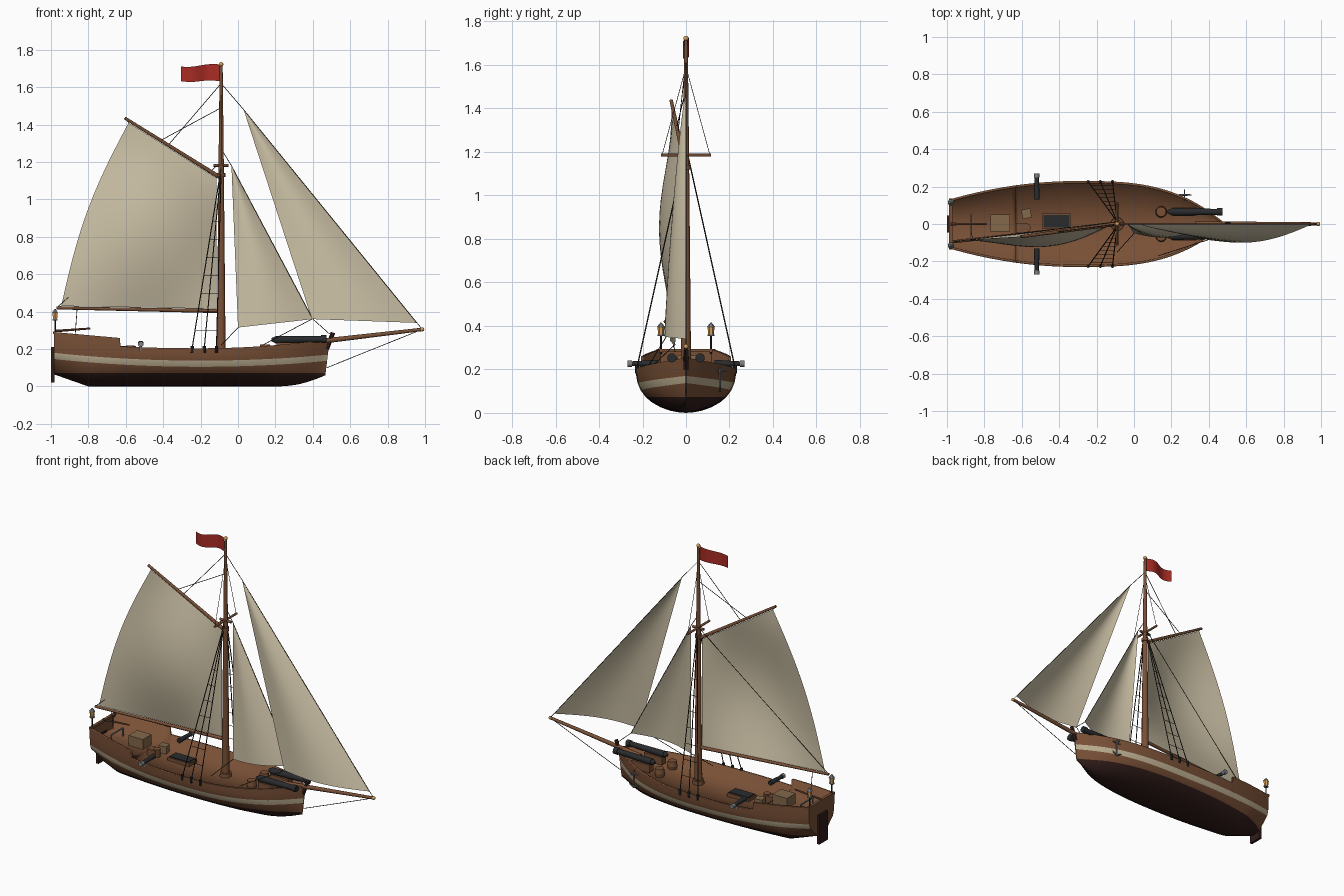
import bpy, bmesh
from math import sin, cos, pi, radians
from mathutils import Vector, Matrix

if "Cube" in bpy.data.objects:
    bpy.data.objects.remove(bpy.data.objects["Cube"])


def material(name, *rgb):
    m = bpy.data.materials.new(name)
    m.use_nodes = True
    m.diffuse_color = (*rgb, 1)
    m.node_tree.nodes["Principled BSDF"].inputs["Base Color"].default_value = (*rgb, 1)
    return m


WOOD = material("warm wood", .19, .08, .037)
BOTTOM = material("dark hull bottom", .03, .012, .01)
CREAM = material("cream stripe", .5, .42, .28)
CLOTH = material("sail cloth", .6, .53, .38)
BLACK = material("black iron", .022, .024, .027)
ROPE = material("tarred rope", .03, .022, .016)
RED = material("red flag", .4, .025, .018)
GOLD = material("lamp gold", .68, .35, .1)
GREY = material("grey metal", .2, .21, .22)
CRATE = material("crate wood", .23, .14, .07)


def finish(name, bm, mats, angle=40):
    me = bpy.data.meshes.new(name)
    bmesh.ops.recalc_face_normals(bm, faces=bm.faces)
    bm.to_mesh(me)
    bm.free()
    for m in mats:
        me.materials.append(m)
    me.shade_smooth()
    me.set_sharp_from_angle(angle=radians(angle))
    ob = bpy.data.objects.new(name, me)
    bpy.context.collection.objects.link(ob)
    return ob


def rods(name, mat, items, sides=12):
    """Tapered round bars, each (start, end, radius, end radius)."""
    bm = bmesh.new()
    for a, b, r1, r2 in items:
        a, b = Vector(a), Vector(b)
        turn = (b - a).to_track_quat('Z', 'Y').to_matrix().to_4x4()
        bmesh.ops.create_cone(bm, cap_ends=True, segments=sides, radius1=r1, radius2=r2,
                              depth=(b - a).length, matrix=Matrix.Translation((a + b) / 2) @ turn)
    return finish(name, bm, [mat])


def box(name, mat, centre, size, spin=0):
    bm = bmesh.new()
    bmesh.ops.create_cube(bm, size=1, matrix=Matrix.Translation(centre)
                          @ Matrix.Rotation(spin, 4, 'Z') @ Matrix.Diagonal((*size, 1)))
    return finish(name, bm, [mat])


def ball(name, mat, centre, r):
    bm = bmesh.new()
    bmesh.ops.create_uvsphere(bm, u_segments=12, v_segments=8, radius=r,
                              matrix=Matrix.Translation(centre))
    return finish(name, bm, [mat])


def sheet(name, mat, point, nu=16, nv=16):
    """Grid surface from a function of u and v."""
    bm = bmesh.new()
    rows = [[bm.verts.new(point(i / nu, j / nv)) for i in range(nu + 1)] for j in range(nv + 1)]
    for r, s in zip(rows, rows[1:]):
        for i in range(nu):
            bm.faces.new((r[i], r[i + 1], s[i + 1], s[i]))
    bmesh.ops.remove_doubles(bm, verts=bm.verts, dist=1e-5)
    return finish(name, bm, [mat], 80)


# Hull lines
STEP, STERN, BOW = -.63, -.985, .49


def beam(x):
    if x > -.3:
        return max(.003, .23 * (1 - ((x + .3) / .79) ** 3))
    return .23 - .1 * ((x + .3) / .69) ** 2


def sheer(x):
    return .2 + (.05 if x > -.2 else .025) * ((x + .2) / .69) ** 2


def rail(x):
    return .255 + .09 * (STEP - x) if x < STEP else sheer(x)


def keel(x):
    if x > .2:
        return .06 * ((x - .2) / .29) ** 2
    return .065 * max(0, (-.8 - x) / .185)


def deck_z(x):
    return .195 if x < STEP else sheer(x) - .04


def width(x, z):
    t = min(1, max(0, (z - keel(x)) / (sheer(x) - keel(x))))
    return beam(x) * (1 - (1 - t) ** 2.5) ** .55


def place(x, z, w):
    rake = max(0, x - .3) / .19 * .12 * (z - .25)
    return Vector((x + rake, w, z))


def levels(x):
    k, wl, s = keel(x), .073, .105 + .033 * ((x + .2) / .7) ** 2
    under = [k + f * (wl - k) for f in (0, .05, .15, .35, .65, 1)]
    return under + [s, s + .033, (s + .033 + rail(x)) / 2, rail(x)]


xs = [STERN + (BOW - STERN) * i / 40 for i in range(41)]
xs = sorted([x for x in xs if abs(x - STEP) > .01] + [STEP - .002, STEP + .002, BOW - .015])

# Outer hull, coloured by band, with transom
bm = bmesh.new()
ends = []
for side in (1, -1):
    grid = [[bm.verts.new(place(x, z, side * width(x, z))) for z in levels(x)] for x in xs]
    ends.append(grid[0])
    for a, b in zip(grid, grid[1:]):
        for j in range(len(a) - 1):
            bm.faces.new((a[j], b[j], b[j + 1], a[j + 1])).material_index = 1 if j < 5 else 2 if j == 6 else 0
left, right = ends
for j in range(len(left) - 1):
    bm.faces.new((left[j], left[j + 1], right[j + 1], right[j])).material_index = 1 if j < 5 else 0
bmesh.ops.remove_doubles(bm, verts=bm.verts, dist=1e-5)
finish("hull", bm, [WOOD, BOTTOM, CREAM])

# Rail top, inner bulwark and deck
bm = bmesh.new()
grid = []
for x in xs:
    top, d = rail(x), deck_z(x)
    w, wd = width(x, top), width(x, d)
    inner, foot = max(.001, w - .013), max(.001, wd - .013)
    half = [(top, w), (top + .004, w), (top + .004, inner), (d, foot), (d + .003, 0)]
    ring = half + [(z, -y) for z, y in half[-2::-1]]
    grid.append([bm.verts.new(place(x, z, y)) for z, y in ring])
for a, b in zip(grid, grid[1:]):
    for j in range(len(a) - 1):
        bm.faces.new((a[j], b[j], b[j + 1], a[j + 1]))
finish("deck", bm, [WOOD], 115)
box("stern_rail", WOOD, (STERN + .006, 0, .287), (.018, .27, .014))
box("rudder", BOTTOM, (-.99, 0, .115), (.018, .09, .19))
rods("stem_post", BOTTOM, [((.475, 0, .2), (.508, 0, .288), .012, .012)], 6)

# Mast and spars
MX = -.09
rods("mast", WOOD, [((MX, 0, .15), (MX, 0, 1.2), .024, .014), ((MX, 0, 1.2), (MX, 0, 1.72), .014, .008),
                    ((MX, 0, .16), (MX, 0, .19), .036, .034), ((MX, 0, 1.12), (MX, 0, 1.14), .022, .022)], 16)
ball("mast_cap", GOLD, (MX, 0, 1.722), .012)
peak, throat = Vector((-.605, -.068, 1.435)), Vector((-.1, 0, 1.12))
rods("gaff", WOOD, [(throat, peak, .011, .008)])
boom_end, boom_start = Vector((-.97, -.095, .42)), Vector((-.1, 0, .403))
rods("boom", WOOD, [(boom_start, boom_end, .011, .008)])
tip = Vector((.985, 0, .305))
rods("bowsprit", WOOD, [((.33, 0, .228), tip, .015, .009)])
ball("bowsprit_cap", GOLD, tip, .011)
rods("crosstree", WOOD, [((MX, -.115, 1.185), (MX, .115, 1.185), .007, .007),
                         ((-.13, 0, 1.182), (-.05, 0, 1.182), .008, .008)])


# Sails
def sail(name, tack, clew, head_front, head_back, belly, roach=0, loose=True):
    tack, clew, hf, hb = map(Vector, (tack, clew, head_front, head_back))

    def point(u, v):
        p = tack.lerp(clew, u).lerp(hf.lerp(hb, u), v)
        swell = sin(pi * u) * (cos(pi * v / 2) ** .7 if loose and v < 1 else sin(pi * v))
        bulge = roach * u * u * sin(pi * v)
        return p + Vector((-bulge, -belly * swell, bulge * .5))
    return sheet(name, CLOTH, point)


sail("mainsail", (-.115, 0, .415), (-.945, -.092, .43), (-.115, -.002, 1.115), (-.585, -.066, 1.41),
     .08, .04, False)
stay_head, stay_tack, stay_clew = (-.035, 0, 1.18), (.4, 0, .36), (0, -.05, .315)
sail("staysail", stay_tack, stay_clew, stay_head, stay_head, .045)
jib_head, jib_tack, jib_clew = (.03, 0, 1.48), (.955, 0, .34), (.395, -.085, .36)
sail("jib", jib_tack, jib_clew, jib_head, jib_head, .05)
sheet("flag", RED, lambda u, v: (MX - .01 - .205 * u, .014 * sin(2 * pi * u),
                                 1.632 + v * (.09 - .012 * u) + .004 * sin(2 * pi * u)), 16, 2)

# Shrouds, ladder lines and deadeyes
lines, blocks = [], []
for s in (1, -1):
    feet = [Vector((x, s * .226, .205)) for x in (-.245, -.18, -.115)]
    top = Vector((MX, s * .012, 1.17))
    for f in feet:
        lines.append((f, top, .003, .003))
        blocks.append((f - Vector((0, 0, .025)), f + Vector((0, 0, .012)), .009, .009))
    for i in range(1, 8):
        lines.append((feet[0].lerp(top, i / 10), feet[2].lerp(top, i / 10), .0016, .0016))
    lines += [((MX, 0, 1.59), (MX, s * .11, 1.185), .0015, .0015)]
rods("shrouds", ROPE, lines, 5)
rods("deadeyes", BLACK, blocks, 8)

# Stays, halyards and sheets
runs = [((MX, 0, 1.62), jib_head), (jib_head, tip), ((MX, 0, 1.27), stay_head), (stay_head, stay_tack),
        (stay_tack, (.49, 0, .28)), (tip, (.475, 0, .1)), ((MX, 0, 1.62), throat.lerp(peak, .54)),
        ((MX, 0, 1.49), throat.lerp(peak, .62)), ((MX, .012, 1.2), boom_end), (peak, (-.585, -.066, 1.41)),
        (stay_clew, (-.09, -.15, .22)), (jib_clew, (.13, -.17, .22)), (boom_end, (-.945, -.092, .43)),
        ((-.86, -.083, .415), (-.87, -.05, .28))]
rods("rigging", ROPE, [(a, b, .002, .002) for a, b in runs], 5)

# Bow guns, rail guns, barrels and stern lamps on both sides
for s, label in ((1, "back"), (-1, "front")):
    y = .065 * s
    rods("bow_gun_" + label, BLACK, [((.2, y, .25), (.46, y, .253), .021, .016),
                                     ((.445, y, .253), (.472, y, .253), .021, .021),
                                     ((.18, y, .25), (.2, y, .25), .009, .018)], 14)
    box("bow_gun_carriage_" + label, WOOD, (.27, y, .21), (.13, .045, .05))
    rods("rail_gun_" + label, BLACK, [((-.52, s * .13, .228), (-.52, s * .25, .226), .016, .011)])
    rods("rail_gun_muzzle_" + label, GREY, [((-.52, s * .248, .226), (-.52, s * .27, .226), .015, .015),
                                            ((-.52, s * .215, .19), (-.52, s * .215, .225), .007, .007)])
    rods("barrel_" + label, WOOD, [((.145, y, .165), (.145, y, .195), .026, .031),
                                   ((.145, y, .195), (.145, y, .225), .031, .026)])
    ly = .115 * s
    rods("lamp_post_" + label, BLACK, [((-.978, ly, .27), (-.978, ly, .36), .004, .004)], 8)
    rods("lamp_" + label, GOLD, [((-.978, ly, .36), (-.978, ly, .395), .013, .016)], 6)
    rods("lamp_roof_" + label, GREY, [((-.978, ly, .395), (-.978, ly, .415), .019, .003),
                                      ((-.978, ly, .353), (-.978, ly, .36), .016, .016)], 6)

# Deck fittings
box("stern_crate", CRATE, (-.715, .005, .228), (.105, .09, .07))
box("small_crate", CRATE, (-.575, .055, .19), (.05, .05, .055), .2)
box("steps", WOOD, (-.6, -.02, .185), (.06, .05, .06))
rods("bucket", WOOD, [((-.575, -.02, .165), (-.575, -.02, .22), .02, .023)])
box("hatch_frame", WOOD, (-.415, .015, .172), (.155, .08, .03))
box("hatch_cover", BLACK, (-.415, .015, .189), (.14, .066, .008))
rods("tiller", WOOD, [((-.98, 0, .296), (-.79, 0, .31), .007, .005)], 8)
rods("sheet_horse", GREY, [((-.87, -.07, .25), (-.87, .05, .25), .005, .005),
                           ((-.87, -.07, .19), (-.87, -.07, .25), .005, .005),
                           ((-.87, .05, .19), (-.87, .05, .25), .005, .005)], 8)

# Anchor hung on the bow
ay = beam(.27) + .012
rods("anchor", GREY, [((.27, ay, .1), (.27, ay, .21), .005, .005), ((.24, ay, .19), (.3, ay, .19), .004, .004),
                      ((.27, ay - .03, .192), (.27, ay + .03, .192), .004, .004),
                      ((.27, ay, .1), (.235, ay, .12), .006, .003), ((.27, ay, .1), (.305, ay, .12), .006, .003)], 8)
